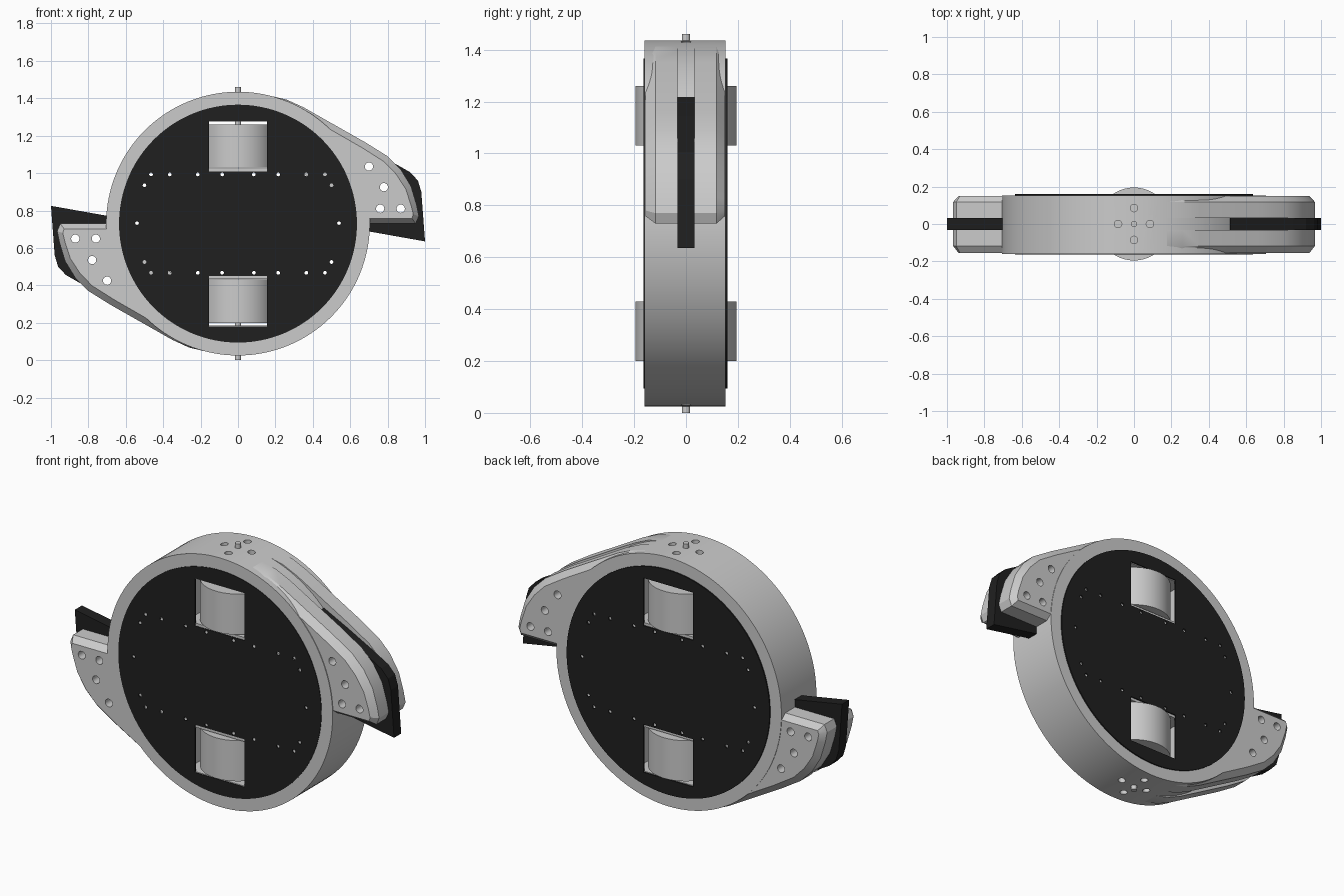
import bpy, bmesh, math
from mathutils import Matrix, Vector

if "Cube" in bpy.data.objects:
    bpy.data.objects.remove(bpy.data.objects["Cube"])

CZ, R = 0.73, 0.705


def material(name, v):
    m = bpy.data.materials.new(name)
    m.diffuse_color = (v, v, v, 1)
    m.use_nodes = True
    m.node_tree.nodes["Principled BSDF"].inputs["Base Color"].default_value = m.diffuse_color
    return m


GREY = material("light grey", 0.6)
BLACK = material("black", 0.014)


def add_cyl(bm, r, p, q, seg=32):
    """Cylinder from point p to point q."""
    p, q = Vector(p), Vector(q)
    d = q - p
    mat = Matrix.Translation((p + q) / 2) @ d.to_track_quat('Z', 'Y').to_matrix().to_4x4()
    bmesh.ops.create_cone(bm, cap_ends=True, segments=seg, radius1=r, radius2=r,
                          depth=d.length, matrix=mat)


def add_box(bm, lo, hi):
    lo, hi = Vector(lo), Vector(hi)
    mat = Matrix.Translation((lo + hi) / 2) @ Matrix.Diagonal((*(hi - lo), 1))
    bmesh.ops.create_cube(bm, size=1, matrix=mat)


def add_loft(bm, loops):
    """Skin between equal-length point loops and cap both ends."""
    rows = [[bm.verts.new(c) for c in loop] for loop in loops]
    n = len(rows[0])
    for a, b in zip(rows, rows[1:]):
        for i in range(n):
            j = (i + 1) % n
            bm.faces.new((a[i], a[j], b[j], b[i]))
    bm.faces.new(rows[0])
    bm.faces.new(rows[-1])


def finish(name, bm, mat):
    bmesh.ops.recalc_face_normals(bm, faces=bm.faces)
    me = bpy.data.meshes.new(name)
    bm.to_mesh(me)
    bm.free()
    ob = bpy.data.objects.new(name, me)
    bpy.context.collection.objects.link(ob)
    if mat:
        me.materials.append(mat)
    else:
        ob.hide_render = True
    return ob


def select(ob):
    bpy.ops.object.select_all(action='DESELECT')
    ob.select_set(True)
    bpy.context.view_layer.objects.active = ob


def cut(ob, *cutters):
    select(ob)
    for c in cutters:
        m = ob.modifiers.new("cut", 'BOOLEAN')
        m.operation, m.object, m.solver = 'DIFFERENCE', c, 'EXACT'
        bpy.ops.object.modifier_apply(modifier=m.name)


def smooth(ob, deg=25):
    select(ob)
    bpy.ops.object.shade_smooth_by_angle(angle=math.radians(deg))


# Cutter: small screw holes through the plates and body
bm = bmesh.new()
spots = [(x, s * 0.263) for x in (0.085, 0.215, 0.365, 0.465) for s in (1, -1)]
spots += [(0.5, 0.205), (0.5, -0.205), (0.54, 0.003)]
for x, z in spots:
    for s in (1, -1):
        add_cyl(bm, 0.01, (s * x, -0.3, CZ + z), (s * x, 0.3, CZ + z), 12)
screw_holes = finish("screw_hole_cutter", bm, None)

# Cutter: rectangular plate windows
bm = bmesh.new()
for s in (1, -1):
    z = CZ + s * 0.415
    add_box(bm, (-0.155, -0.3, z - 0.135), (0.155, 0.3, z + 0.135))
windows = finish("window_cutter", bm, None)

# Cutter: wheel bays in the body
bm = bmesh.new()
for s in (1, -1):
    z = sorted((CZ + s * 0.295, CZ + s * 0.546))
    add_box(bm, (-0.21, -0.3, z[0]), (0.21, 0.3, z[1]))
bays = finish("bay_cutter", bm, None)

# Cutter: bearing screw holes at top and bottom
bm = bmesh.new()
for s in (1, -1):
    for x, y in ((0.085, 0), (-0.085, 0), (0, 0.085), (0, -0.085)):
        add_cyl(bm, 0.02, (x, y, CZ + s * 0.66), (x, y, CZ + s * 0.8), 20)
bearing_holes = finish("bearing_hole_cutter", bm, None)

# Drum body
bm = bmesh.new()
add_cyl(bm, R, (0, -0.16, CZ), (0, 0.153, CZ), 128)
body = finish("drum_body", bm, GREY)
cut(body, screw_holes, bays, bearing_holes)
smooth(body)

# Round cover plates
for name, y0, y1 in (("front_plate", -0.163, -0.155), ("back_plate", 0.151, 0.16)):
    bm = bmesh.new()
    add_cyl(bm, 0.636, (0, y0, CZ), (0, y1, CZ), 128)
    plate = finish(name, bm, BLACK)
    cut(plate, screw_holes, windows)
    smooth(plate)

# Wheels and axle pins
for name, s in (("upper", 1), ("lower", -1)):
    bm = bmesh.new()
    add_cyl(bm, 0.195, (0, 0, CZ + s * 0.3), (0, 0, CZ + s * 0.53), 96)
    smooth(finish(name + "_wheel", bm, GREY))
    bm = bmesh.new()
    add_cyl(bm, 0.016, (0, 0, CZ + s * 0.5), (0, 0, CZ + s * 0.73), 24)
    smooth(finish(name + "_axle_pin", bm, GREY))

# Fin outline and its chamfered inset (x, z)
outer = [(0.17, 1.414), (0.26, 1.393), (0.35, 1.352), (0.68, 1.165), (0.80, 1.09),
         (0.87, 1.02), (0.925, 0.93), (0.955, 0.83), (0.967, 0.77), (0.95, 0.73),
         (0.6, 0.73), (0.35, 1.0)]
inner = [(0.17, 1.405), (0.25, 1.372), (0.34, 1.322), (0.665, 1.135), (0.78, 1.062),
         (0.845, 0.995), (0.897, 0.915), (0.926, 0.825), (0.937, 0.78), (0.93, 0.758),
         (0.6, 0.758), (0.35, 1.0)]
blade = [(0.45, 1.15), (0.515, 1.217), (0.66, 1.145), (0.85, 1.045), (0.92, 1.005),
         (0.962, 0.96), (0.98, 0.9), (1.0, 0.635), (0.69, 0.69), (0.55, 0.8)]

# Each side carries two fin slabs with a blade between; the second is turned half a circle
for side, s in (("right", 1), ("left", -1)):
    def ring(pts, y):
        return [(s * x, y, CZ + s * (z - CZ)) for x, z in pts]

    bm = bmesh.new()
    for x, z in ((0.87, 0.81), (0.76, 0.81), (0.78, 0.925), (0.70, 1.035)):
        p = ring([(x, z)], -0.3)[0]
        add_cyl(bm, 0.022, p, (p[0], 0.3, p[2]), 24)
    fin_holes = finish(side + "_fin_hole_cutter", bm, None)

    for name, d, y in (("front", -1, 0.156), ("back", 1, 0.15)):
        bm = bmesh.new()
        add_loft(bm, [ring(outer, d * 0.032), ring(outer, d * 0.118), ring(inner, d * y)])
        fin = finish(f"{side}_{name}_fin", bm, GREY)
        cut(fin, fin_holes)
        smooth(fin)

    bm = bmesh.new()
    add_loft(bm, [ring(blade, -0.032), ring(blade, 0.032)])
    blade_ob = finish(side + "_blade", bm, BLACK)
    cut(blade_ob, fin_holes)
    bpy.data.objects.remove(fin_holes)

for c in (screw_holes, windows, bays, bearing_holes):
    bpy.data.objects.remove(c)
